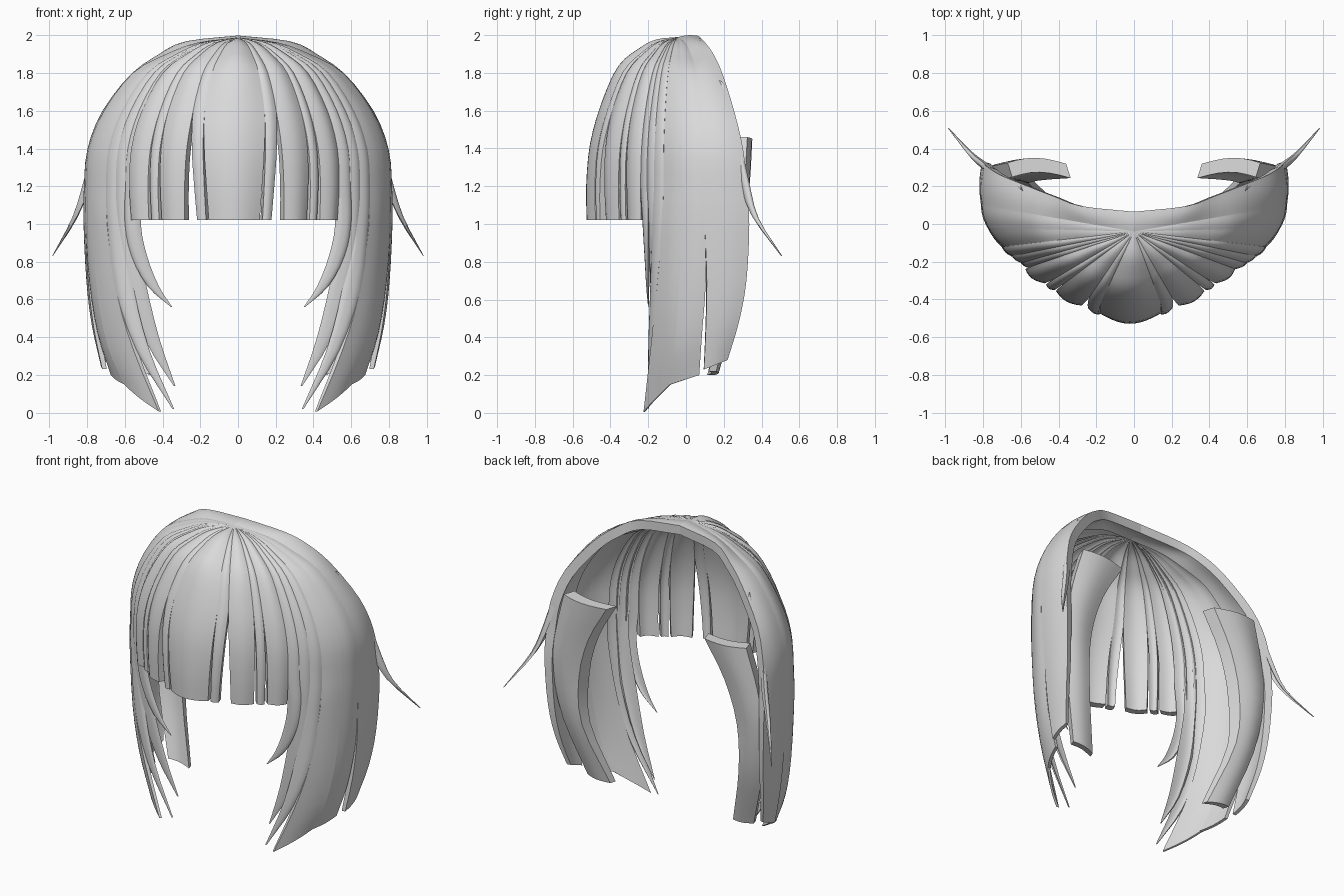
import bpy, bmesh, math
from mathutils import Vector

if "Cube" in bpy.data.objects:
    bpy.data.objects.remove(bpy.data.objects["Cube"])

grey = bpy.data.materials.new("hair_grey")
grey.diffuse_color = (0.7, 0.7, 0.7, 1)
grey.use_nodes = True
grey.node_tree.nodes["Principled BSDF"].inputs["Base Color"].default_value = grey.diffuse_color

CROWN = Vector((0, -0.04, 1.99))
# dome profile: height and share of the full radius
DOME = [(1.99, 0), (1.96, .27), (1.9, .47), (1.8, .69), (1.6, .88), (1.4, .98), (1.2, 1)]


def over_dome(x, y, lower):
    """Guide running from the crown over the dome to (x, y), then through the lower points."""
    pts = [(x * f, CROWN.y + (y - CROWN.y) * f, z) for z, f in DOME]
    return pts + lower


def smooth_path(points, steps=3):
    """Catmull-Rom resampling."""
    p = [Vector(q) for q in points]
    p = [p[0] * 2 - p[1]] + p + [p[-1] * 2 - p[-2]]
    out = []
    for i in range(1, len(p) - 2):
        a, b, c, d = p[i - 1:i + 3]
        for k in range(steps):
            t = k / steps
            out.append(0.5 * (2 * b + (c - a) * t + (2 * a - 5 * b + 4 * c - d) * t * t
                              + (3 * b - a - 3 * c + d) * t ** 3))
    return out + [p[-2]]


def outward(p):
    return (p - Vector((0, 0.05, min(p.z, 1.1)))).normalized()


def lock(name, left, right, bulge=.012, thick=.04, tip=1.0, direction=None, mirror=True, cols=6):
    """Closed lock of hair lofted between two edge guides."""
    bm = bmesh.new()
    L, R = smooth_path(left), smooth_path(right)
    n = len(L) - 1
    widest = max((b - a).length for a, b in zip(L, R))
    outer, inner = [], []
    for j, (a, b) in enumerate(zip(L, R)):
        t = j / n
        taper = 1 if t < .55 else 1 + (tip - 1) * (t - .55) / .45
        swell = min(1, (b - a).length / widest * 1.2)
        ro, ri = [], []
        for i in range(cols + 1):
            u = i / cols
            p = a.lerp(b, u)
            d = Vector(direction).normalized() if direction else outward(p)
            p = p + d * bulge * swell * math.sin(math.pi * u)
            ro.append(bm.verts.new(p))
            ri.append(bm.verts.new(p - d * thick * taper))
        outer.append(ro)
        inner.append(ri)
    for j in range(n):
        for i in range(cols):
            bm.faces.new((outer[j][i], outer[j][i + 1], outer[j + 1][i + 1], outer[j + 1][i]))
            bm.faces.new((inner[j][i], inner[j + 1][i], inner[j + 1][i + 1], inner[j][i + 1]))
        for i in (0, cols):
            bm.faces.new((outer[j][i], outer[j + 1][i], inner[j + 1][i], inner[j][i]))
    for j in (0, n):
        for i in range(cols):
            bm.faces.new((outer[j][i], inner[j][i], inner[j][i + 1], outer[j][i + 1]))
    bmesh.ops.remove_doubles(bm, verts=bm.verts, dist=.0008)
    bmesh.ops.recalc_face_normals(bm, faces=bm.faces)
    for f in bm.faces:
        f.smooth = True
    for e in bm.edges:
        e.smooth = len(e.link_faces) == 2 and e.calc_face_angle(0) < math.radians(40)
    me = bpy.data.meshes.new(name)
    bm.to_mesh(me)
    bm.free()
    me.materials.append(grey)
    ob = bpy.data.objects.new(name, me)
    bpy.context.collection.objects.link(ob)
    if mirror:
        m = ob.modifiers.new("mirror", 'MIRROR')
        m.use_mirror_merge = False
    return ob


# fringe: strips that share edges on the dome and part lower down
def fringe_guide(root, bottom):
    pts = []
    for (z, f), mix in zip(DOME + [(1.02, .985)], (0, 0, 0, 0, 0, .4, .75, 1)):
        s = root + (bottom - root) * mix
        y = -.515 + .27 * (abs(s) / .55) ** 1.6
        pts.append(((s - .02) * f, CROWN.y + (y - CROWN.y) * f, z))
    return pts


lock("fringe_centre", fringe_guide(-.18, -.137), fringe_guide(.18, .137),
     bulge=.047, thick=.05, mirror=False, cols=10)
for side, sign in (("right", 1), ("left", -1)):
    for k, (r0, r1, b0, b1) in enumerate([(.18, .25, .152, .20), (.25, .40, .268, .39),
                                          (.40, .45, .405, .445), (.45, .56, .46, .555)]):
        lock(f"fringe_{side}_{k + 1}", fringe_guide(sign * r0, sign * b0),
             fringe_guide(sign * r1, sign * b1), bulge=.02 if k % 2 else .01, thick=.045,
             mirror=False)

# pointed strands framing the face
lock("short_strand",
     over_dome(.535, -.24, [(.54, -.23, 1.0), (.50, -.22, .83), (.43, -.21, .67), (.352, -.2, .56)]),
     over_dome(.60, -.20, [(.60, -.2, 1.0), (.565, -.2, .83), (.48, -.2, .67), (.356, -.2, .56)]),
     tip=.1)
lock("middle_strand",
     over_dome(.585, -.21, [(.575, -.2, 1.0), (.51, -.19, .7), (.43, -.17, .4), (.335, -.15, .14)]),
     over_dome(.65, -.165, [(.64, -.17, 1.0), (.60, -.17, .7), (.49, -.16, .38), (.34, -.15, .14)]),
     tip=.1)
lock("long_strand",
     over_dome(.635, -.175, [(.63, -.18, 1.0), (.57, -.19, .65), (.48, -.2, .33), (.342, -.2, .02)]),
     over_dome(.70, -.12, [(.695, -.125, 1.0), (.65, -.155, .65), (.54, -.18, .33), (.348, -.2, .02)]),
     tip=.1)

# large side lock in three sections, the last splitting away near its end
section = over_dome(.775, -.02, [(.775, -.02, 1.0), (.745, -.04, .62), (.69, -.06, .35), (.605, -.085, .15)])
lock("side_lock_front",
     over_dome(.69, -.125, [(.695, -.13, 1.0), (.64, -.16, .62), (.55, -.19, .32), (.42, -.225, .005)]),
     section, bulge=.012, thick=.05, tip=.3)
lock("side_lock_middle", section,
     over_dome(.81, .1, [(.81, .1, 1.0), (.79, .105, .7), (.745, .085, .42), (.675, .07, .2)]),
     bulge=.01, thick=.05, tip=.4)
back_edge = [(0, .065, 1.996), (.28, .095, 1.968), (.42, .145, 1.9), (.55, .195, 1.79),
             (.71, .26, 1.58), (.78, .305, 1.38), (.80, .32, 1.2),
             (.805, .335, 1.0), (.79, .32, .7), (.765, .28, .48), (.72, .22, .28)]
lock("side_lock_back",
     over_dome(.81, .1, [(.81, .1, 1.0), (.795, .11, .7), (.765, .105, .45), (.72, .095, .23)]),
     back_edge, bulge=.012, thick=.06, tip=.4, cols=8)

# thin flicked wisp
lock("flicked_wisp",
     [(.58, .165, 1.76), (.735, .235, 1.5), (.80, .29, 1.25), (.865, .35, 1.05), (.985, .505, .83)],
     [(.60, .21, 1.73), (.745, .28, 1.47), (.81, .335, 1.22), (.87, .385, 1.03), (.985, .51, .83)],
     thick=.03, tip=.1)

# thick inner lock behind the ear
lock("inner_back_lock",
     [(.36, .32, 1.44), (.50, .31, 1.2), (.58, .295, .92), (.575, .27, .6), (.45, .15, .2)],
     [(.67, .325, 1.46), (.74, .31, 1.2), (.77, .3, .95), (.73, .25, .6), (.61, .16, .22)],
     bulge=.03, thick=.08, tip=.5, direction=(.3, .95, 0))
